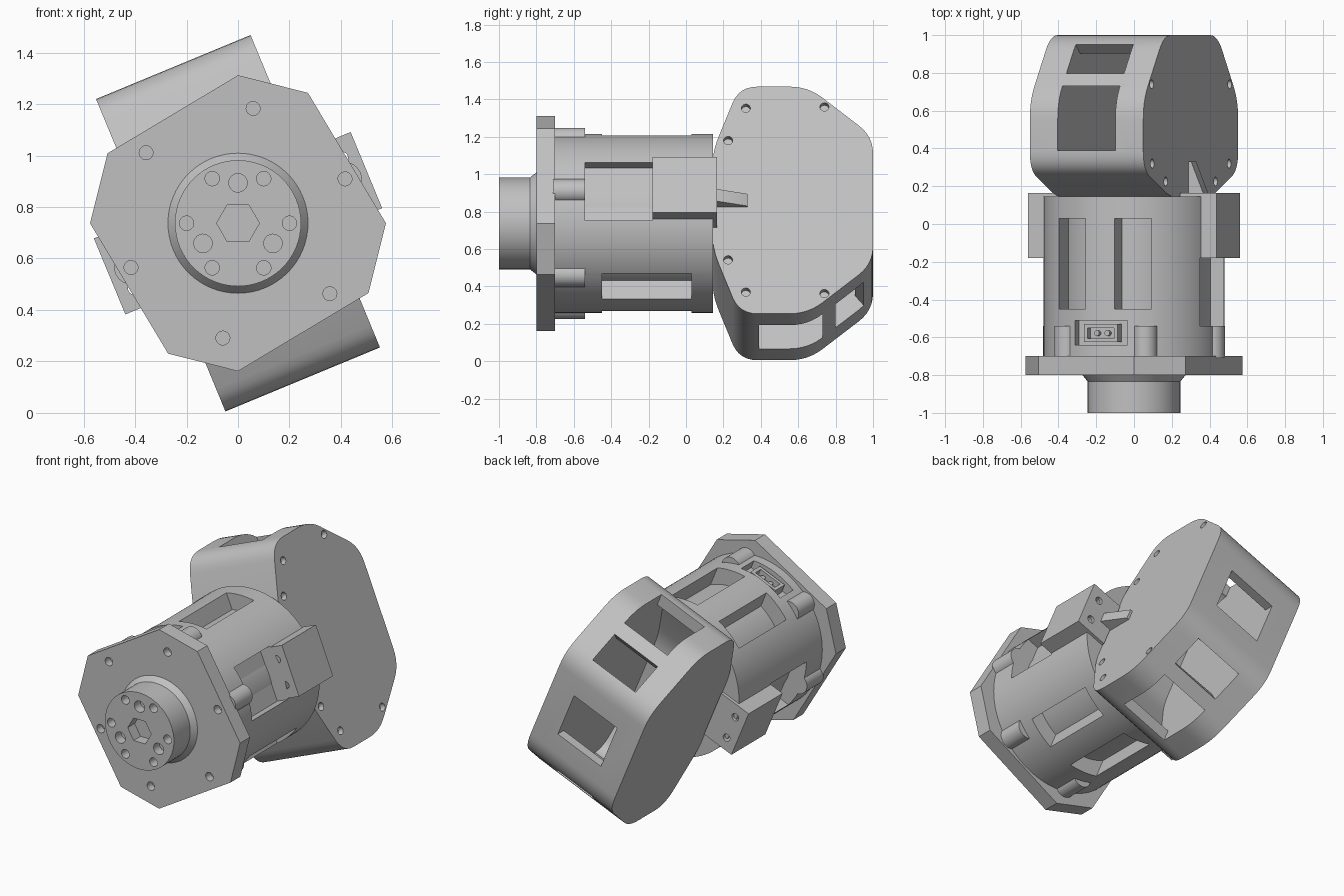
import bpy, bmesh
from math import sin, cos, pi, radians
from mathutils import Matrix, Vector

cube = bpy.data.objects.get("Cube")
if cube:
    bpy.data.objects.remove(cube)

grey = bpy.data.materials.new("light_grey")
grey.use_nodes = True
colour = (0.53, 0.53, 0.53, 1)
grey.diffuse_color = colour
grey.node_tree.nodes["Principled BSDF"].inputs["Base Color"].default_value = colour

# The motor axis is y; everything is built upright, then rolled about it
TILT = 22.5
PLACE = Matrix.Translation((0, 0, 0.737)) @ Matrix.Rotation(radians(-TILT), 4, 'Y')


def prism(name, pts, axis, a, b, end_scale=1):
    """Extrude a 2D outline along an axis from a to b."""
    def at(p, h):
        return {'x': (h, p[0], p[1]), 'y': (p[0], h, p[1]), 'z': (p[0], p[1], h)}[axis]
    bm = bmesh.new()
    lo = [bm.verts.new(at(p, a)) for p in pts]
    hi = [bm.verts.new(at((p[0] * end_scale, p[1] * end_scale), b)) for p in pts]
    n = len(pts)
    bm.faces.new(lo)
    bm.faces.new(hi[::-1])
    for i in range(n):
        j = (i + 1) % n
        bm.faces.new((lo[i], hi[i], hi[j], lo[j]))
    bmesh.ops.recalc_face_normals(bm, faces=bm.faces)
    bm.transform(PLACE)
    mesh = bpy.data.meshes.new(name)
    bm.to_mesh(mesh)
    bm.free()
    mesh.materials.append(grey)
    ob = bpy.data.objects.new(name, mesh)
    bpy.context.scene.collection.objects.link(ob)
    return ob


def polar(r, degrees):
    return r * cos(radians(degrees)), r * sin(radians(degrees))


def circle(r, centre=(0, 0), n=64, start=0):
    return [(centre[0] + r * cos(2 * pi * i / n + radians(start)),
             centre[1] + r * sin(2 * pi * i / n + radians(start))) for i in range(n)]


def rect(x0, x1, y0, y1):
    return [(x0, y0), (x1, y0), (x1, y1), (x0, y1)]


def rounded(pts, r, n=6):
    """Replace every corner of an outline with a smooth curve."""
    out = []
    for i, p in enumerate(pts):
        p, q, s = Vector(p), Vector(pts[i - 1]), Vector(pts[(i + 1) % len(pts)])
        q, s = p + (q - p).normalized() * r, p + (s - p).normalized() * r
        for k in range(n + 1):
            t = k / n
            out.append(tuple(q * (1 - t) ** 2 + p * 2 * t * (1 - t) + s * t * t))
    return out


def cut(ob, cutters):
    for c in cutters:
        c.hide_render = True
        mod = ob.modifiers.new("cut", 'BOOLEAN')
        mod.operation, mod.solver, mod.object = 'DIFFERENCE', 'EXACT', c
    dg = bpy.context.evaluated_depsgraph_get()
    mesh = bpy.data.meshes.new_from_object(ob.evaluated_get(dg))
    ob.modifiers.clear()
    ob.data = mesh
    for c in cutters:
        bpy.data.objects.remove(c)


def holes(places, r, axis, a, b, n=20):
    return [prism("cutter", circle(r, p, n), axis, a, b) for p in places]


# Output hub with a hex socket and screw holes
hub = prism("output_hub", circle(0.245), 'y', -1, -0.75)
cut(hub, [prism("cutter", circle(0.083, n=6, start=-TILT), 'y', -1.1, -0.93)]
    + holes([polar(0.2, 60 * i - TILT) for i in range(6)], 0.028, 'y', -1.1, -0.94)
    + holes([polar(0.157, 120 * i + 90 - TILT) for i in range(3)], 0.036, 'y', -1.1, -0.94))
prism("hub_collar", circle(0.28), 'y', -0.79, -0.835, 0.245 / 0.28)

# Mounting flange: a square with cut corners, and six screw bosses behind it
outline = [polar(0.575, 90 * i + a) for i in range(4) for a in (-28.2 - TILT, -TILT)]
screws = [polar(0.45, 60 * i) for i in range(6)]
flange = prism("mounting_flange", outline, 'y', -0.8, -0.7)
cut(flange, holes(screws, 0.027, 'y', -0.9, -0.75))
for p in screws:
    prism("screw_boss", circle(0.065, p, 32), 'y', -0.71, -0.54)

# Motor body with four long windows, two side pockets and a socket recess
body = prism("motor_body", circle(0.478, n=96), 'y', -0.71, 0.145)
cutters = [prism("cutter", rect(-0.15, 0.15, -0.64, -0.51), 'z', 0.4, 0.6)]
for s in (-1, 1):
    cutters.append(prism("cutter", rect(-0.54, -0.18, -0.167, 0.167), 'x', 0.37 * s, 0.6 * s))
    for t in (-1, 1):
        window = rect(*sorted((0.083 * s, 0.264 * s)), -0.45, 0.03)
        cutters.append(prism("cutter", window, 'z', 0.2 * t, 0.6 * t))
cut(body, cutters)
prism("motor_core", circle(0.375, n=96), 'y', -0.7, 0.13)

# Cable socket in the recess, with two pins
socket = prism("cable_socket", rect(-0.095, 0.095, -0.625, -0.53), 'z', 0.38, 0.46)
cut(socket, [prism("cutter", rect(-0.075, 0.075, -0.605, -0.55), 'z', 0.42, 0.6)])
for x in (-0.03, 0.03):
    prism("socket_pin", circle(0.015, (x, -0.578), 12), 'z', 0.4, 0.445)

# Side mounting blocks with two through holes each
for s in (-1, 1):
    block = prism("side_block", rect(-0.18, 0.165, -0.16, 0.16), 'x', 0.33 * s, 0.54 * s)
    cut(block, holes([(0.47 * s, v) for v in (-0.08, 0.08)], 0.024, 'y', -0.3, 0.3))

# Rear housing: hollow eight-sided case with windows around its rim
half = [(0.14, 0.278), (0.285, 0.657), (0.652, 0.657), (1.0, 0.369)]
corners = half + [(y, -z) for y, z in reversed(half)]
case = rounded(corners, 0.1)
inner = rounded([(0.57 + (y - 0.57) * 0.86, z * 0.88) for y, z in corners], 0.08)
W = 0.165
housing = prism("rear_housing", case, 'x', -0.325, 0.248)
cutters = [prism("cutter", inner, 'x', -W, W),
           prism("cutter", rect(-W, W, -0.15, 0.15), 'y', 0.85, 1.2)]
slope, normal = Vector((0.77, -0.64)), Vector((0.64, 0.77))
for s in (-1, 1):
    cutters.append(prism("cutter", rect(-W, W, 0.39, 0.73), 'z', 0.5 * s, 0.8 * s))
    mid = Vector((0.875, 0.472))
    box = [mid + slope * a + normal * b for a, b in rect(-0.1, 0.1, -0.13, 0.2)]
    cutters.append(prism("cutter", [(p.x, p.y * s) for p in box], 'x', -W, W))
cut(housing, cutters)

# Cover plate with six recessed screws and a tapered fin
cover = prism("housing_cover", case, 'x', 0.248, 0.325)
spots = [(y, z * s) for y, z in ((0.32, 0.532), (0.74, 0.54), (0.225, 0.345)) for s in (-1, 1)]
cut(cover, holes(spots, 0.024, 'x', 0.29, 0.4))
prism("cover_fin", [(0.3, 0.13), (0.41, 0.13), (0.41, 0.16), (0.34, 0.33), (0.3, 0.33)],
      'z', -0.04, 0.03)

# Smooth the round walls, keep the edges crisp
bpy.ops.object.select_all(action='DESELECT')
parts = [o for o in bpy.context.scene.objects if o.type == 'MESH']
for o in parts:
    o.select_set(True)
bpy.context.view_layer.objects.active = parts[0]
bpy.ops.object.shade_smooth_by_angle(angle=radians(30))
